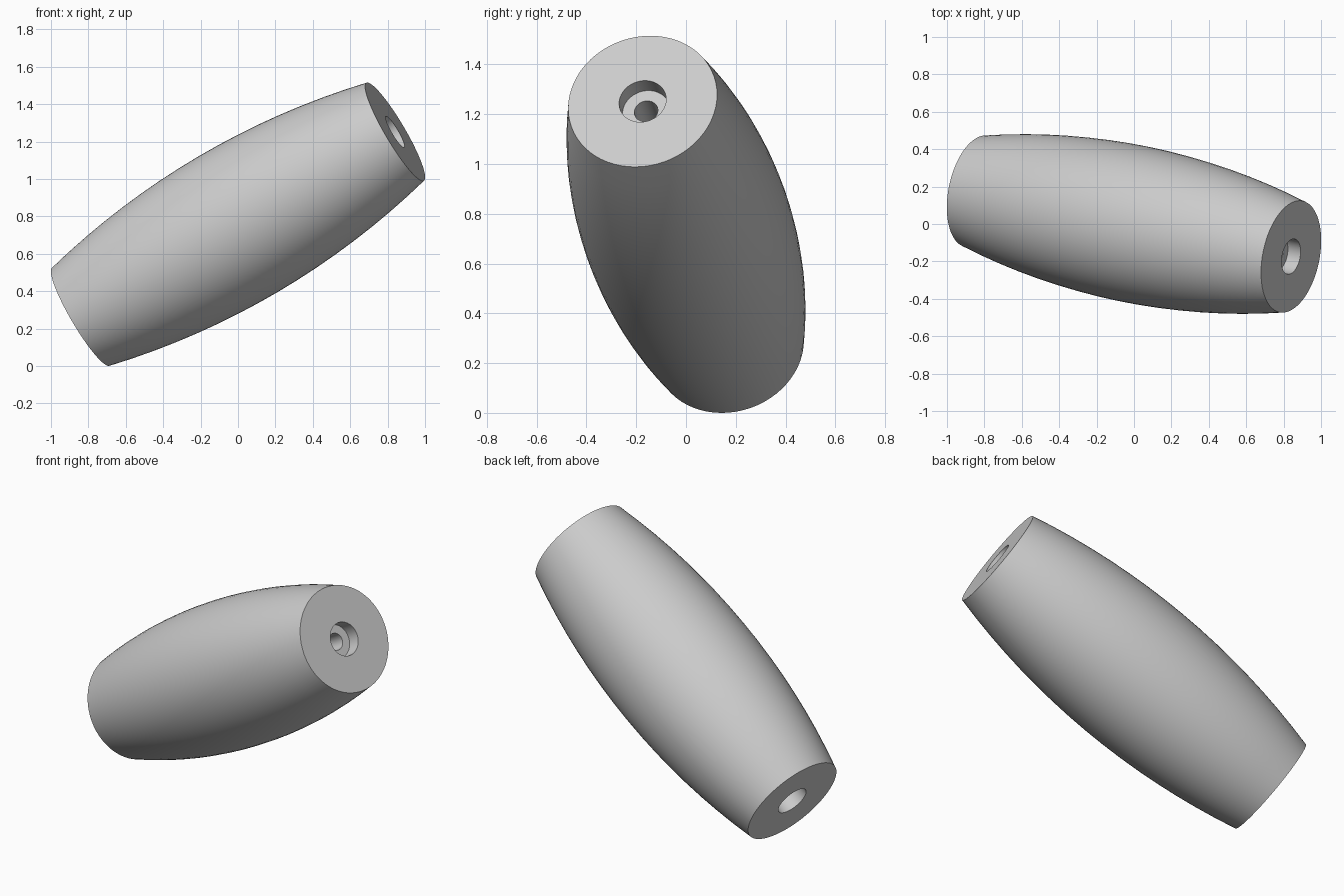
import bpy, bmesh, math
from mathutils import Vector

cube = bpy.data.objects.get("Cube")
if cube:
    bpy.data.objects.remove(cube, do_unlink=True)

HALF = 0.99          # half length along the axis
R_END, R_MID = 0.304, 0.42
R_COUNTER, R_BORE = 0.096, 0.048
DEPTH = 0.08         # counterbore depth
STEPS, SIDES = 16, 64
AXIS = Vector((0.848, -0.176, 0.499))

# Plain grey material
grey = bpy.data.materials.new("plain_grey")
colour = (0.6, 0.6, 0.6, 1)
grey.use_nodes = True
grey.diffuse_color = colour
grey.node_tree.nodes["Principled BSDF"].inputs["Base Color"].default_value = colour

# Closed half-section: bulging outer arc, then stepped bore
sagitta = R_MID - R_END
arc_r = (HALF ** 2 + sagitta ** 2) / (2 * sagitta)
profile = []
for i in range(STEPS + 1):
    z = HALF * (2 * i / STEPS - 1)
    profile.append((R_MID - arc_r + math.sqrt(arc_r ** 2 - z ** 2), z))
floor = HALF - DEPTH
profile += [(R_COUNTER, HALF), (R_COUNTER, floor), (R_BORE, floor),
            (R_BORE, -floor), (R_COUNTER, -floor), (R_COUNTER, -HALF)]

# Barrel grip: revolve the section about its long axis
bm = bmesh.new()
verts = [bm.verts.new((r, 0, z)) for r, z in profile]
edges = [bm.edges.new((v, verts[(i + 1) % len(verts)])) for i, v in enumerate(verts)]
bmesh.ops.spin(bm, geom=verts + edges, cent=(0, 0, 0), axis=(0, 0, 1),
               angle=math.tau, steps=SIDES, use_merge=True)
bmesh.ops.remove_doubles(bm, verts=bm.verts[:], dist=0.0001)
bmesh.ops.recalc_face_normals(bm, faces=bm.faces[:])

mesh = bpy.data.meshes.new("barrel_grip")
bm.to_mesh(mesh)
bm.free()
mesh.materials.append(grey)
grip = bpy.data.objects.new("barrel_grip", mesh)
bpy.context.collection.objects.link(grip)

# Tilt the grip and rest it on the ground
mesh.transform(AXIS.to_track_quat('Z', 'Y').to_matrix().to_4x4())
grip.location.z = -min(v.co.z for v in mesh.vertices)

bpy.ops.object.select_all(action='DESELECT')
grip.select_set(True)
bpy.context.view_layer.objects.active = grip
bpy.ops.object.shade_smooth_by_angle(angle=math.radians(30))
